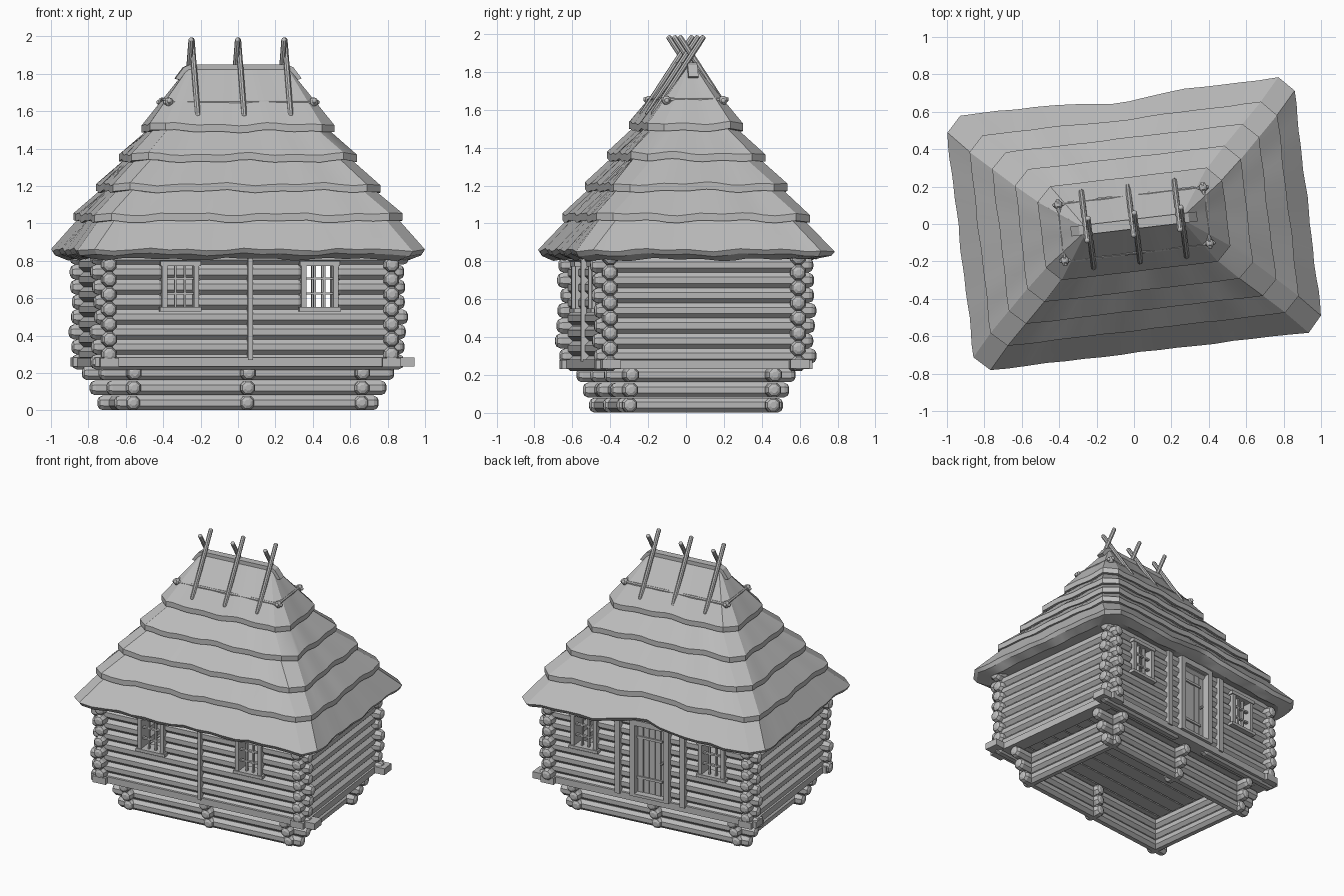
import bpy, bmesh, math, random
from mathutils import Matrix, Vector

random.seed(4)
if "Cube" in bpy.data.objects:
    bpy.data.objects.remove(bpy.data.objects["Cube"], do_unlink=True)

TURN = Matrix.Rotation(math.radians(6.8), 4, "Z")
WX, WY = 0.76, 0.50      # wall centre lines
FX, FY = 0.615, 0.38     # foundation centre lines
STEP, LOG_R = 0.08, 0.043

grey = bpy.data.materials.new("plain_grey")
grey.use_nodes = True
grey.diffuse_color = (0.5, 0.5, 0.5, 1)
grey.node_tree.nodes["Principled BSDF"].inputs["Base Color"].default_value = (0.5, 0.5, 0.5, 1)


def finish(bm, name, smooth=None):
    bmesh.ops.recalc_face_normals(bm, faces=bm.faces)
    bm.transform(TURN)
    mesh = bpy.data.meshes.new(name)
    bm.to_mesh(mesh)
    bm.free()
    mesh.materials.append(grey)
    ob = bpy.data.objects.new(name, mesh)
    bpy.context.collection.objects.link(ob)
    if smooth:
        bpy.ops.object.select_all(action="DESELECT")
        ob.select_set(True)
        bpy.context.view_layer.objects.active = ob
        bpy.ops.object.shade_smooth_by_angle(angle=math.radians(smooth))


def loft(bm, rings):
    loops = [[bm.verts.new(p) for p in ring] for ring in rings]
    for a, b in zip(loops, loops[1:]):
        for i in range(len(a)):
            j = (i + 1) % len(a)
            bm.faces.new((a[i], a[j], b[j], b[i]))
    bm.faces.new(loops[0][::-1])
    bm.faces.new(loops[-1])


def pole(bm, a, b, r, sides=8):
    """Faceted log from a to b with domed ends."""
    a, b = Vector(a), Vector(b)
    d = (b - a).normalized()
    u = d.orthogonal().normalized()
    v = d.cross(u)
    dome = ((0, 0.4), (0.2, 0.78), (0.65, 1))
    stations = [(a + d * r * t, k) for t, k in dome] + [(b - d * r * t, k) for t, k in dome[::-1]]
    loft(bm, [[c + (u * math.cos(t) + v * math.sin(t)) * r * k
               for t in (math.tau * (i + 0.5) / sides for i in range(sides))]
              for c, k in stations])


def box(bm, x0, x1, y0, y1, z0, z1):
    m = Matrix.Translation(((x0 + x1) / 2, (y0 + y1) / 2, (z0 + z1) / 2))
    bmesh.ops.create_cube(bm, size=1, matrix=m @ Matrix.Diagonal((x1 - x0, y1 - y0, z1 - z0, 1)))


def jitter(amount=0.015):
    return random.uniform(-amount, amount)


# Long walls: logs are split where a window or door opening crosses them
WIN_Z = (0.545, 0.785)
FRONT_WIN, BACK_WIN = (-0.375, 0.375), (-0.49, 0.49)
DOOR_X = -0.02
for name, side, wins in (("front_wall", -1, FRONT_WIN), ("back_wall", 1, BACK_WIN)):
    bm = bmesh.new()
    for i in range(8):
        z = 0.26 + STEP * i
        gaps = []
        if WIN_Z[0] - 0.03 < z < WIN_Z[1] + 0.02:
            gaps += [(w - 0.085, w + 0.085) for w in wins]
        if side > 0 and z < 0.8:
            gaps.append((DOOR_X - 0.12, DOOR_X + 0.12))
        cuts = [-WX - 0.085 + jitter()] + [x for g in sorted(gaps) for x in g] + [WX + 0.085 + jitter()]
        for x0, x1 in zip(cuts[::2], cuts[1::2]):
            pole(bm, (x0, side * WY, z), (x1, side * WY, z), LOG_R)
    finish(bm, name)

# End walls
for name, side in (("left_wall", 1), ("right_wall", -1)):
    bm = bmesh.new()
    for i in range(7):
        z = 0.30 + STEP * i
        pole(bm, (side * WX, -WY - 0.09 + jitter(), z), (side * WX, WY + 0.09 + jitter(), z), LOG_R)
    finish(bm, name)

# Foundation: log courses step outwards as they rise
bm = bmesh.new()
for i in range(3):
    z, out = 0.041 + STEP * i, 0.042 * i
    for s in (-1, 1):
        pole(bm, (-FX - 0.095 - out, s * FY, z), (FX + 0.095 + out, s * FY, z), 0.042)
        pole(bm, (s * FX, -FY - 0.06 - out * 0.8, z), (s * FX, FY + 0.06 + out * 0.8, z), 0.042)
        pole(bm, (0, s * (FY - 0.08), z), (0, s * (FY + 0.06 + out * 0.8), z), 0.042)
finish(bm, "foundation_logs")

# Sill beams and floor
bm = bmesh.new()
for s in (-1, 1):
    box(bm, -0.835, 0.885, s * WY - 0.05, s * WY + 0.05, 0.235, 0.283)
    box(bm, s * WX - 0.05, s * WX + 0.05, -0.575, 0.575, 0.232, 0.28)
finish(bm, "sill_beams")
bm = bmesh.new()
for i in range(8):
    y = -0.44 + 0.11 * i
    box(bm, -0.72, 0.72, y, y + 0.1, 0.25, 0.27)
box(bm, -0.72, 0.72, -0.46, 0.46, 0.262, 0.275)
finish(bm, "floor_planks")

# Windows: open frames with glazing bars
for name, side, wins in (("front_windows", -1, FRONT_WIN), ("back_windows", 1, BACK_WIN)):
    bm = bmesh.new()
    y0, y1 = sorted((side * (WY - 0.04), side * (WY + 0.055)))
    b0, b1 = sorted((side * (WY + 0.015), side * (WY + 0.035)))
    for w in wins:
        for s in (-1, 1):
            box(bm, *sorted((w + s * 0.072, w + s * 0.1)), y0, y1, *WIN_Z)
            box(bm, w + s * 0.026 - 0.006, w + s * 0.026 + 0.006, b0, b1, *WIN_Z)
        for z in (0.625, 0.705):
            box(bm, w - 0.08, w + 0.08, b0, b1, z - 0.006, z + 0.006)
        box(bm, w - 0.112, w + 0.112, y0 - 0.008, y1 + 0.008, 0.53, 0.552)
        box(bm, w - 0.108, w + 0.108, y0 - 0.005, y1 + 0.005, 0.772, 0.798)
    finish(bm, name)

# Upright wall posts
bm = bmesh.new()
box(bm, -0.013, 0.013, -WY - 0.06, -WY, 0.27, 0.84)
for s in (-1, 1):
    box(bm, DOOR_X + s * 0.25 - 0.02, DOOR_X + s * 0.25 + 0.02, WY, WY + 0.06, 0.27, 0.85)
finish(bm, "wall_posts")

# Door with frame, planks and hinges
bm = bmesh.new()
for s in (-1, 1):
    box(bm, *sorted((DOOR_X + s * 0.112, DOOR_X + s * 0.15)), WY - 0.05, WY + 0.07, 0.28, 0.84)
box(bm, DOOR_X - 0.15, DOOR_X + 0.15, WY - 0.05, WY + 0.07, 0.81, 0.85)
box(bm, DOOR_X - 0.15, DOOR_X + 0.15, WY - 0.05, WY + 0.07, 0.28, 0.3)
finish(bm, "door_frame")
bm = bmesh.new()
for i in range(5):
    x = DOOR_X - 0.112 + 0.0448 * i
    box(bm, x + 0.002, x + 0.043, WY - 0.01, WY + 0.02 + jitter(0.003), 0.3, 0.815)
box(bm, DOOR_X - 0.112, DOOR_X + 0.112, WY - 0.02, WY + 0.008, 0.3, 0.815)
for z in (0.4, 0.7):
    box(bm, DOOR_X - 0.08, DOOR_X + 0.112, WY, WY + 0.03, z, z + 0.018)
pole(bm, (DOOR_X - 0.08, WY, 0.55), (DOOR_X - 0.08, WY + 0.05, 0.55), 0.009)
finish(bm, "door")


# Thatched roof: stepped hipped layers with wavy edges
def thatch_ring(hx, hy, z, layer, wave=1.0, n=18):
    c = min(0.08, hy * 0.3)
    corners = [(hx, -hy + c), (hx, hy - c), (hx - c, hy), (-hx + c, hy),
               (-hx, hy - c), (-hx, -hy + c), (-hx + c, -hy), (hx - c, -hy)]
    ring = []
    for k in range(0, 8, 2):
        a, b = Vector(corners[k]), Vector(corners[k + 1])
        for i in range(n):
            p = a.lerp(b, i / (n - 1))
            s = (p.x + p.y) * 9 + k * 2 + layer * 2.3
            ripple = wave * (0.005 * math.sin(s * 1.3) + 0.005 * math.sin(s * 2.7 + layer))
            lift = 0
            if k == 2:   # raised brow over the door
                lift = wave * (0.055, 0.015, 0, 0, 0)[layer] * math.exp(-((p.x - DOOR_X) / 0.22) ** 2)
            p = p * (1 - ripple * 0.5)
            ring.append((p.x, p.y - lift * 0.6, z + ripple + lift))
    return ring


def half_size(z):
    t = (z - 0.86) / 0.96
    return 0.935 - 0.665 * t, 0.685 - 0.665 * t


bm = bmesh.new()
rings = [thatch_ring(0.72, 0.5, 0.855, 0, 0)]
for layer, z in enumerate((0.86, 1.05, 1.21, 1.37, 1.53)):
    hx, hy = half_size(z)
    if layer:
        hx, hy = hx + 0.026, hy + 0.008 + 0.006 * layer
        rings.append(thatch_ring(hx - 0.017, hy - 0.017, z - 0.036, layer))
        rings.append(thatch_ring(hx, hy, z - 0.038, layer))
    else:
        rings.append(thatch_ring(hx - 0.075, hy - 0.075, z - 0.05, layer))
        rings.append(thatch_ring(hx - 0.015, hy - 0.015, z - 0.025, layer))
    rings.append(thatch_ring(hx, hy, z, layer))
rings.append(thatch_ring(0.27, 0.02, 1.83, 4, 0))
loft(bm, rings)
finish(bm, "thatched_roof", 25)

# Ridge cap with drooping ends
bm = bmesh.new()
half = [(0.0, 1.85), (0.26, 1.85), (0.295, 1.835), (0.34, 1.775), (0.31, 1.765), (0.26, 1.79), (0.0, 1.79)]
outline = half + [(-x, z) for x, z in half[-2:0:-1]]
loft(bm, [[(x, y, z) for x, z in outline] for y in (-0.026, 0.026)])
finish(bm, "ridge_cap")

# Pole ring tied around the upper thatch
bm = bmesh.new()
for s in (-1, 1):
    pole(bm, (-0.42, s * 0.15, 1.648), (0.42, s * 0.15, 1.648), 0.013)
    pole(bm, (s * 0.39, -0.18, 1.655), (s * 0.39, 0.18, 1.655), 0.013)
    for t in (-1, 1):
        pole(bm, (s * 0.37, t * 0.15, 1.65), (s * 0.41, t * 0.15, 1.65), 0.025)
finish(bm, "roof_binding_poles", 40)

# Crossed poles over the ridge
bm = bmesh.new()
for x in (-0.25, 0.0, 0.25):
    for s in (-1, 1):
        pole(bm, (x - s * 0.009, s * 0.21, 1.57), (x - s * 0.009, -s * 0.065, 1.99), 0.015)
finish(bm, "ridge_cross_poles", 40)
